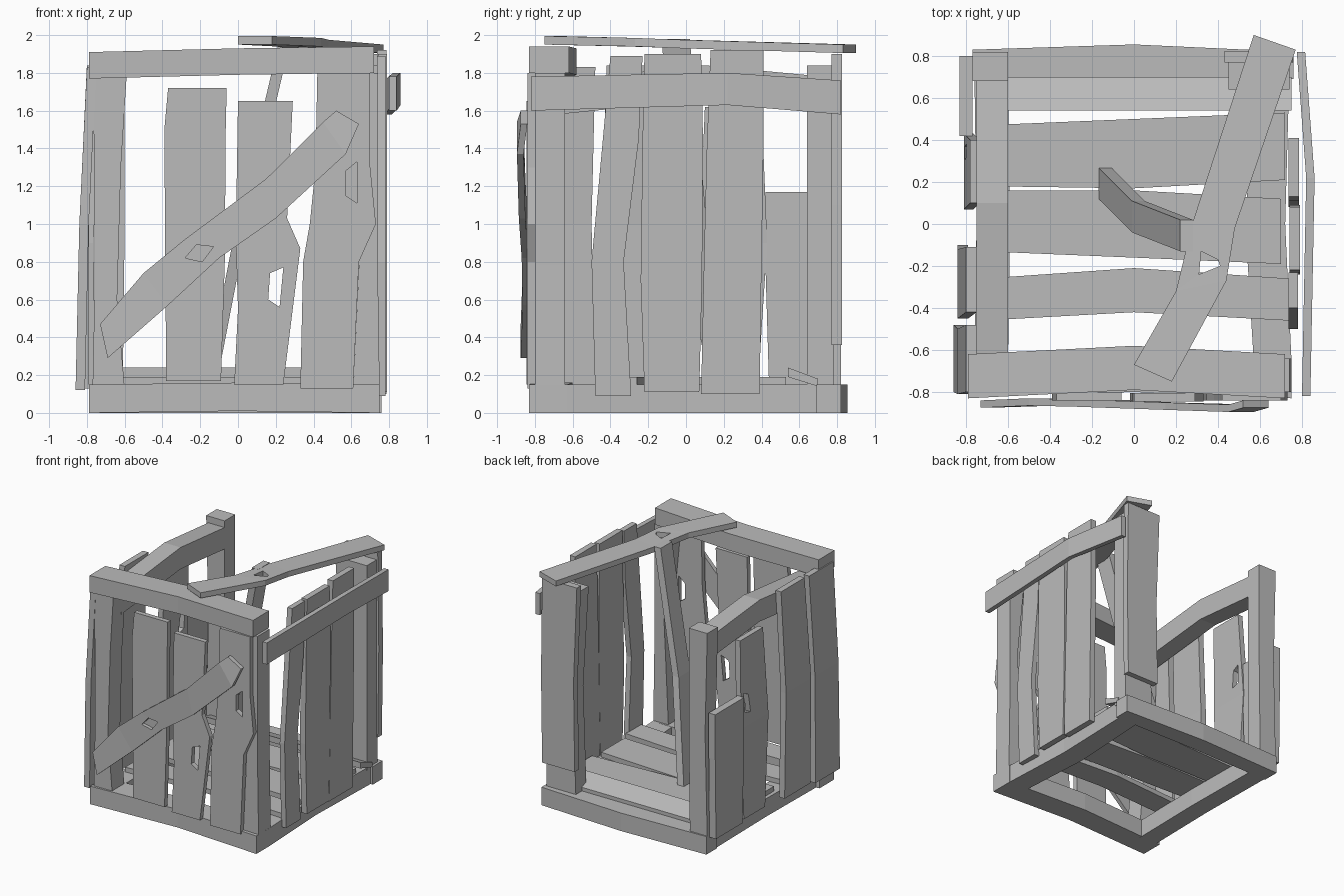
import bpy
import bmesh

default_cube = bpy.data.objects.get("Cube")
if default_cube:
    bpy.data.objects.remove(default_cube, do_unlink=True)

# One weathered grey for the whole crate
grey = bpy.data.materials.new("weathered_grey")
grey.use_nodes = True
tint = (0.5, 0.5, 0.5, 1)
grey.diffuse_color = tint
grey.node_tree.nodes["Principled BSDF"].inputs["Base Color"].default_value = tint

# Each facing maps (across, along, depth) into model space
FACING = {
    "front": lambda u, v, d: (u, d, v),
    "side": lambda u, v, d: (d, u, v),
    "flat": lambda u, v, d: (u, v, d),
}


def finish(mesh_builder, name):
    bmesh.ops.recalc_face_normals(mesh_builder, faces=mesh_builder.faces)
    mesh = bpy.data.meshes.new(name)
    mesh_builder.to_mesh(mesh)
    mesh_builder.free()
    mesh.materials.append(grey)
    part = bpy.data.objects.new(name, mesh)
    bpy.context.collection.objects.link(part)
    return part


def plank(name, facing, stations, depth, thick, bow=None, lying=False):
    """Warped board: a station is (along, low, high) or two edge points."""
    place = FACING[facing]
    bm = bmesh.new()
    rings = []
    for index, station in enumerate(stations):
        if len(station) == 4:
            first, second = station[:2], station[2:]
        elif lying:
            first, second = (station[0], station[1]), (station[0], station[2])
        else:
            first, second = (station[1], station[0]), (station[2], station[0])
        near = depth + (bow[index] if bow else 0)
        far = near + thick
        corners = ((first, near), (second, near), (second, far), (first, far))
        rings.append([bm.verts.new(place(*p, d)) for p, d in corners])
    for ring, following in zip(rings, rings[1:]):
        for k in range(4):
            n = (k + 1) % 4
            bm.faces.new((ring[k], ring[n], following[n], following[k]))
    bm.faces.new(rings[0])
    bm.faces.new(rings[-1])
    return finish(bm, name)


def knock_hole(board, facing, outline, depth):
    """Cut a splintered hole straight through a board."""
    place = FACING[facing]
    bm = bmesh.new()
    low, high = ([bm.verts.new(place(u, v, depth + s)) for u, v in outline]
                 for s in (-0.2, 0.2))
    bm.faces.new(low)
    bm.faces.new(high)
    for k in range(len(outline)):
        bm.faces.new((low[k - 1], low[k], high[k], high[k - 1]))
    cutter = finish(bm, "hole_cutter")
    cutter.hide_render = True
    modifier = board.modifiers.new("hole", "BOOLEAN")
    modifier.operation = "DIFFERENCE"
    modifier.solver = "EXACT"
    modifier.object = cutter
    bpy.context.view_layer.objects.active = board
    bpy.ops.object.modifier_apply(modifier=modifier.name)
    bpy.data.objects.remove(cutter, do_unlink=True)


# Base frame
plank("base_front_beam", "flat", [(-.79, -.82, -.63), (0, -.8, -.6), (.75, -.83, -.63)],
      depth=0, thick=.15, bow=[0, .01, 0], lying=True)
plank("base_back_beam", "flat", [(-.77, .69, .83), (0, .7, .855), (.76, .69, .82)],
      depth=0, thick=.15, lying=True)
plank("base_left_beam", "flat", [(-.65, -.76, -.6), (0, -.75, -.59), (.72, -.76, -.6)],
      depth=0, thick=.15)
plank("base_right_beam", "flat", [(-.65, .57, .75), (0, .53, .72), (.72, .57, .74)],
      depth=0, thick=.15)

# Floor slats
plank("floor_slat_back", "side", [(.54, .19, .24), (.7, .14, .18)],
      depth=-.72, thick=1.47, lying=True)
plank("floor_slat_rear", "flat", [(-.72, .18, .47), (0, .17, .5), (.72, .21, .53)],
      depth=.15, thick=.04, lying=True)
plank("floor_slat_middle", "flat", [(-.72, -.13, .16), (0, -.16, .16), (.7, -.19, .12)],
      depth=.15, thick=.04, lying=True)
plank("floor_slat_front", "flat", [(-.72, -.46, -.26), (0, -.42, -.21), (.74, -.46, -.26)],
      depth=.15, thick=.04, lying=True)

# Corner posts
plank("front_left_post", "front", [(.13, -.77, -.6), (.6, -.76, -.64), (1.3, -.76, -.62), (1.78, -.77, -.59)],
      depth=-.8, thick=.16)
plank("front_right_post", "front", [(.13, .61, .75), (.78, .64, .74), (1.2, .66, .74), (1.8, .6, .74)],
      depth=-.8, thick=.16)
plank("back_left_post", "front", [(.13, -.77, -.61), (1, -.75, -.6), (1.84, -.77, -.6)],
      depth=.68, thick=.14)
plank("back_right_post", "front", [(.13, .47, .74), (1, .5, .74), (1.84, .45, .74)],
      depth=.64, thick=.14)
plank("back_corner_plank", "front", [(.36, .45, .75), (1.1, .46, .76), (1.9, .43, .75)],
      depth=.77, thick=.055)

# Upper rails
plank("front_top_rail", "flat", [(-.79, -.83, -.62), (0, -.79, -.58), (.72, -.83, -.62)],
      depth=1.78, thick=.14, bow=[-.01, .01, .02], lying=True)
plank("left_top_rail", "side", [(-.68, 1.58, 1.76), (.1, 1.66, 1.84), (.73, 1.6, 1.78)],
      depth=-.75, thick=.15, lying=True)
plank("right_top_rail", "side", [(-.82, 1.6, 1.78), (.22, 1.63, 1.8), (.82, 1.58, 1.76)],
      depth=.8, thick=.04, bow=[0, .02, -.025], lying=True)

# Front planks
plank("front_plank_left", "front", [(.17, -.38, -.09), (.8, -.385, -.07), (1.5, -.39, -.065), (1.72, -.37, -.06)],
      depth=-.84, thick=.04)
middle = plank("front_plank_middle", "front",
               [(.15, -.02, .24), (.55, 0, .29), (.87, -.01, .33), (1.03, -.01, .26), (1.65, 0, .29)],
               depth=-.845, thick=.04)
knock_hole(middle, "front", [(.17, .74), (.24, .77), (.22, .56), (.16, .6)], depth=-.83)
right = plank("front_plank_right", "front",
              [(.13, .33, .61), (.8, .345, .64), (1, .38, .73), (1.3, .41, .7), (1.8, .42, .7)],
              depth=-.84, thick=.04)
knock_hole(right, "front", [(.57, 1.28), (.63, 1.33), (.63, 1.11), (.57, 1.15)], depth=-.83)

# Diagonal brace nailed across the front
brace = plank("diagonal_brace", "front",
              [(-.69, .29, -.73, .47), (-.37, .57, -.5, .74), (-.1, .82, -.28, .92),
               (.2, 1.03, .15, 1.24), (.57, 1.37, .45, 1.54), (.64, 1.53, .52, 1.6)],
              depth=-.875, thick=.035, bow=[0, .01, .005, -.01, -.02, 0])
knock_hole(brace, "front", [(-.28, .82), (-.22, .89), (-.13, .88), (-.19, .8)], depth=-.86)

# Left side planks
plank("left_plank_short", "side", [(.13, .44, .79), (.8, .42, .8), (1.17, .42, .8)],
      depth=-.83, thick=.06)
holed = plank("left_plank_holed", "side", [(.13, .1, .38), (.9, .07, .43), (1.62, .1, .4)],
              depth=-.8, thick=.045, bow=[0, -.01, .02])
knock_hole(holed, "side", [(.3, 1), (.37, 1.02), (.38, 1.18), (.32, 1.15)], depth=-.79)
plank("left_plank_middle", "side", [(.13, -.44, -.1), (1, -.45, -.12), (1.84, -.42, -.11)],
      depth=-.84, thick=.05, bow=[0, 0, .04])
plank("left_plank_front", "side", [(.12, -.8, -.48), (1, -.81, -.5), (1.83, -.8, -.48)],
      depth=-.86, thick=.05, bow=[0, .02, .06])

# Right side planks
plank("right_plank_front", "side",
      [(.09, -.48, -.29), (.8, -.5, -.33), (1.45, -.44, -.25), (1.89, -.4, -.23)],
      depth=.735, thick=.045)
plank("right_plank_middle", "side", [(.11, -.22, .07), (.7, -.24, .085), (1.45, -.23, .09), (1.9, -.22, .08)],
      depth=.74, thick=.05)
plank("right_plank_back", "side", [(.1, .08, .39), (.8, .095, .4), (1.4, .11, .41), (1.92, .13, .41)],
      depth=.735, thick=.05)

# Loose boards: one leaning inside, one lying over the top
plank("leaning_board", "side", [(.17, .12, .27), (1, -.04, .11), (1.98, -.13, .02)],
      depth=0, thick=.06, bow=[-.17, -.01, .22])
loose = plank("loose_top_board", "flat",
              [(.18, -.75, 0, -.67), (.44, -.27, .2, -.32), (.48, -.02, .28, .01), (.77, .83, .57, .9)],
              depth=1.95, thick=.045, bow=[0, -.01, -.02, -.045])
knock_hole(loose, "flat", [(.32, -.13), (.4, -.17), (.41, -.2), (.31, -.24)], depth=1.95)
